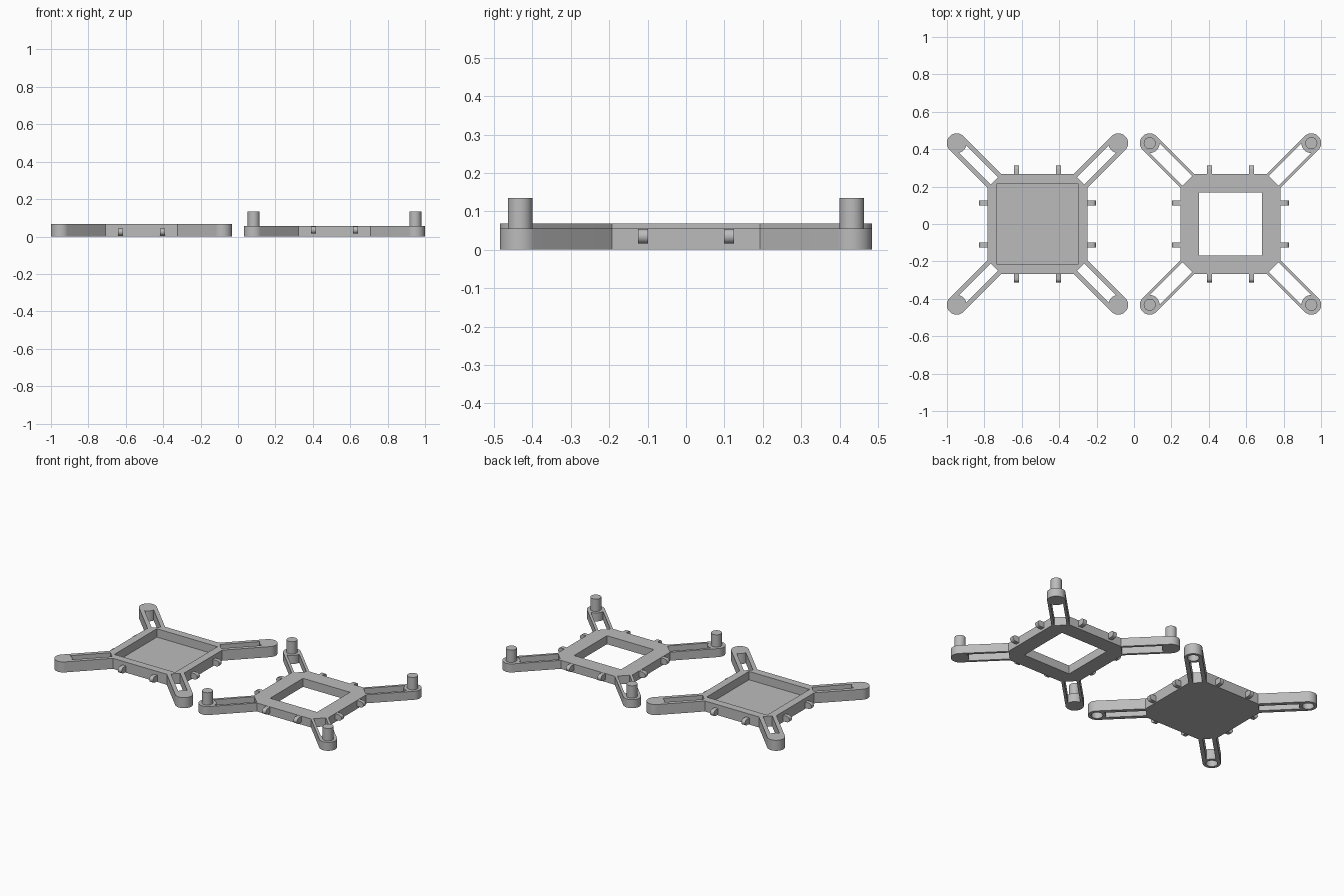
import bpy, bmesh
from math import sin, cos, asin, pi, radians
from mathutils import Matrix, Vector

cube = bpy.data.objects.get("Cube")
if cube:
    bpy.data.objects.remove(cube)

BODY, FLAT = 0.267, 0.193        # half size of the body, half length of its flat sides
BOSS, BOSS_R = 0.432, 0.0525     # boss position on x and y, boss radius
PEG_R, TAB_AT = 0.032, 0.112

grey = bpy.data.materials.new("plain grey")
grey.use_nodes = True
grey.diffuse_color = (0.5, 0.5, 0.5, 1)
grey.node_tree.nodes["Principled BSDF"].inputs["Base Color"].default_value = (0.5, 0.5, 0.5, 1)


def arc(cx, cy, r, start, end, steps):
    angles = [start + (end - start) * i / steps for i in range(steps + 1)]
    return [(cx + r * cos(a), cy + r * sin(a)) for a in angles]


def turned(points, angle):
    return [(x * cos(angle) - y * sin(angle), x * sin(angle) + y * cos(angle)) for x, y in points]


def prism(bm, points, z0, z1, matrix=Matrix()):
    """Closed prism over a flat outline."""
    low = [bm.verts.new(matrix @ Vector((x, y, z0))) for x, y in points]
    high = [bm.verts.new(matrix @ Vector((x, y, z1))) for x, y in points]
    bm.faces.new(low[::-1])
    bm.faces.new(high)
    for i in range(len(points)):
        j = (i + 1) % len(points)
        bm.faces.new((low[i], low[j], high[j], high[i]))


def make(name, bm, x):
    bmesh.ops.recalc_face_normals(bm, faces=bm.faces)
    mesh = bpy.data.meshes.new(name)
    bm.to_mesh(mesh)
    bm.free()
    mesh.materials.append(grey)
    obj = bpy.data.objects.new(name, mesh)
    obj.location.x = x
    bpy.context.collection.objects.link(obj)
    return obj


def activate(obj):
    bpy.ops.object.select_all(action='DESELECT')
    obj.select_set(True)
    bpy.context.view_layer.objects.active = obj


def square(h):
    return [(-h, -h), (h, -h), (h, h), (-h, h)]


def round_posts(bm, r, z0, z1):
    for sx in (-1, 1):
        for sy in (-1, 1):
            prism(bm, arc(sx * BOSS, sy * BOSS, r, 0, 2 * pi, 32)[:-1], z0, z1)


def plate(side, x, height, slot, window, floor, sockets):
    # Body, four arms and rounded arm ends as one outline
    quarter = [(BODY, FLAT)] + arc(BOSS, BOSS, BOSS_R, -pi / 4, 3 * pi / 4, 24) + [(FLAT, BODY)]
    outline = [p for k in range(4) for p in turned(quarter, k * pi / 2)]
    bm = bmesh.new()
    prism(bm, outline, 0, height)
    obj = make(side + "_plate", bm, x)

    # Window or recess, arm slots and blind sockets
    bm = bmesh.new()
    prism(bm, square(window), floor, height + 0.1)
    spread = asin(slot / BOSS_R)
    inner = (BODY + FLAT) / 2 ** 0.5
    hollow = [(inner, slot), (inner, -slot)]
    hollow += arc(BOSS * 2 ** 0.5, 0, BOSS_R, pi + spread, pi - spread, 8)
    for k in range(4):
        prism(bm, turned(hollow, pi / 4 + k * pi / 2), -0.1, height + 0.1)
    if sockets:
        round_posts(bm, PEG_R + 0.002, -0.1, 0.055)
    cutter = make("cutter", bm, x)
    cutter.hide_render = True
    cut = obj.modifiers.new("cut", 'BOOLEAN')
    cut.operation, cut.solver, cut.object = 'DIFFERENCE', 'EXACT', cutter
    activate(obj)
    bpy.ops.object.modifier_apply(modifier="cut")
    bpy.data.objects.remove(cutter)
    return obj


def tabs(side, x, z):
    # Two round-ended tabs on each side of the body
    r = 0.019
    profile = [(BODY - 0.01, z - r)] + arc(BODY + 0.026, z, r, -pi / 2, pi / 2, 12) + [(BODY - 0.01, z + r)]
    bm = bmesh.new()
    for k in range(4):
        for s in (-1, 1):
            place = (Matrix.Rotation(k * pi / 2, 4, 'Z') @ Matrix.Translation((0, s * TAB_AT, 0))
                     @ Matrix.Rotation(pi / 2, 4, 'X'))
            prism(bm, profile, -0.013, 0.013, place)
    return make(side + "_tabs", bm, x)


parts = [
    plate("recessed", -0.516, 0.068, 0.027, 0.217, 0.014, True),
    tabs("recessed", -0.516, 0.025),
    plate("open", 0.516, 0.055, 0.036, 0.168, -0.1, False),
    tabs("open", 0.516, 0.035),
]

# Pegs on the arm ends of the open plate
bm = bmesh.new()
round_posts(bm, PEG_R, 0.05, 0.135)
parts.append(make("pegs", bm, 0.516))

for part in parts:
    activate(part)
    bpy.ops.object.shade_smooth_by_angle(angle=radians(30))
